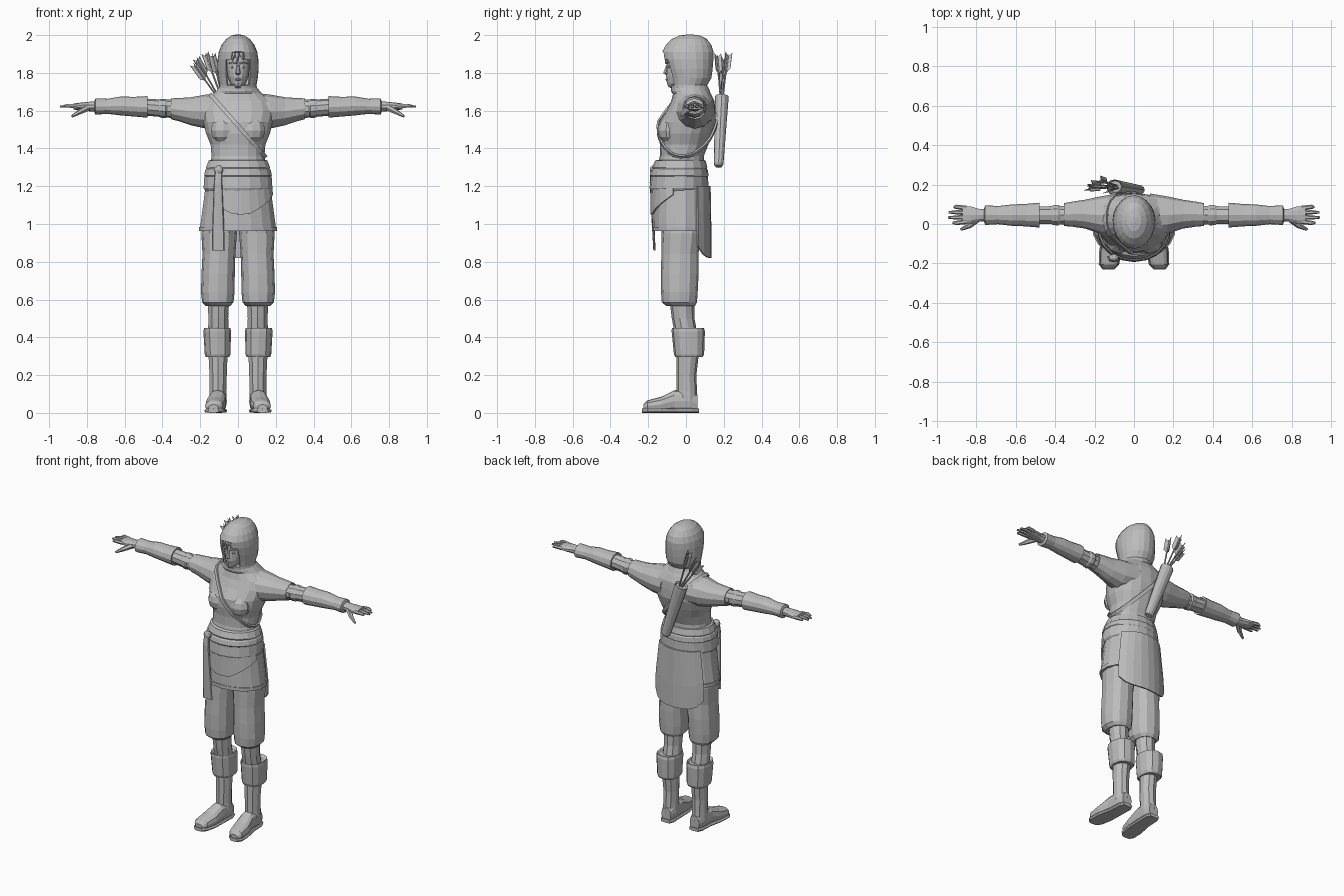
import bpy, bmesh, math
from mathutils import Vector
from mathutils.bvhtree import BVHTree

cloth = bpy.data.materials.new("plain grey")
cloth.diffuse_color = (0.5, 0.5, 0.5, 1)


def finish(name, bm, mirror=False, thick=0):
    bmesh.ops.recalc_face_normals(bm, faces=bm.faces)
    me = bpy.data.meshes.new(name)
    bm.to_mesh(me)
    bm.free()
    me.materials.append(cloth)
    ob = bpy.data.objects.new(name, me)
    bpy.context.collection.objects.link(ob)
    if thick:
        s = ob.modifiers.new("thickness", 'SOLIDIFY')
        s.thickness, s.offset = thick, 0
    if mirror:
        ob.modifiers.new("mirror", 'MIRROR')
    return ob


def skin(bm, rings, caps=True):
    """Bridge successive closed rings of points with quads."""
    vs = [[bm.verts.new(p) for p in r] for r in rings]
    n = len(vs[0])
    for a, b in zip(vs, vs[1:]):
        for i in range(n):
            j = (i + 1) % n
            bm.faces.new((a[i], a[j], b[j], b[i]))
    if caps:
        bm.faces.new(vs[0][::-1])
        bm.faces.new(vs[-1])


def loft(name, axis, rings, n=14, mirror=False, p=2, link=True):
    """Rings are (position, centre u, centre v, radius u, radius v)."""
    out = []
    for t, cu, cv, ru, rv in rings:
        ring = []
        for i in range(n):
            a = 2 * math.pi * i / n - math.pi / 2
            c, s = math.cos(a), math.sin(a)
            u = cu + ru * math.copysign(abs(c) ** (2 / p), c)
            v = cv + rv * math.copysign(abs(s) ** (2 / p), s)
            ring.append({'z': (u, v, t), 'x': (t, u, v), 'y': (u, t, v)}[axis])
        out.append(ring)
    bm = bmesh.new()
    skin(bm, out)
    return finish(name, bm, mirror) if link else bm


def tube(name, pts, radii, n=8, mirror=False, flat=1.0):
    pts = [Vector(p) for p in pts]
    d = (pts[-1] - pts[0]).normalized()
    u = d.cross(Vector((0, 0, 1)) if abs(d.z) < 0.9 else Vector((0, 1, 0))).normalized()
    v = d.cross(u)
    bm = bmesh.new()
    skin(bm, [[p + (u * math.cos(k * 2 * math.pi / n) + v * flat * math.sin(k * 2 * math.pi / n)) * r
               for k in range(n)] for p, r in zip(pts, radii)])
    return finish(name, bm, mirror)


def lump(name, loc, size, mirror=False):
    bm = bmesh.new()
    bmesh.ops.create_uvsphere(bm, u_segments=10, v_segments=6, radius=1)
    for v in bm.verts:
        v.co = Vector(loc) + Vector(v.co[i] * size[i] for i in range(3))
    return finish(name, bm, mirror)


# legs: trousers, shins, boots
loft("trousers", 'z', [(1.05, .095, -.025, .085, .11), (.95, .1, -.025, .094, .105),
     (.84, .101, -.032, .087, .098), (.74, .105, -.033, .088, .1), (.64, .107, -.035, .089, .097),
     (.585, .107, -.035, .083, .093), (.565, .106, -.028, .064, .075)], 12, True, 2.3)
loft("shin", 'z', [(.6, .104, -.022, .06, .066), (.5, .104, -.015, .055, .06),
     (.42, .104, 0, .058, .06)], 10, True)
loft("boot_cuff", 'z', [(.295, .108, .016, .062, .073), (.31, .108, .016, .068, .08),
     (.43, .11, .012, .073, .088), (.45, .11, .01, .07, .085), (.44, .108, .01, .06, .068)], 12, True, 2.4)
loft("boot_shaft", 'z', [(.33, .106, .01, .054, .06), (.2, .105, .003, .048, .052),
     (.12, .106, .004, .046, .054), (.06, .106, .004, .048, .058)], 10, True)
loft("boot_foot", 'y', [(-.226, .13, .028, .025, .016), (-.205, .127, .036, .047, .03),
     (-.13, .118, .045, .054, .041), (-.06, .109, .062, .047, .058), (.02, .105, .062, .046, .06),
     (.06, .104, .05, .034, .045)], 12, True, 2.4)
loft("boot_sole", 'y', [(-.232, .13, .011, .028, .011), (-.205, .127, .011, .052, .011),
     (-.13, .118, .011, .058, .011), (-.04, .108, .011, .049, .011), (.04, .105, .011, .048, .011),
     (.068, .104, .011, .034, .011)], 8, True, 5)


# skirt with wrapped panels
def skirt_radius(z):
    k = min(1, max(0, (1.2 - z) / .235))
    return .174 + .032 * k, .146 + .004 * k


loft("skirt", 'z', [(z, 0, -.028, *skirt_radius(z)) for z in (1.21, 1.13, 1.04, .965)], 18)
loft("skirt_hem", 'z', [(z, 0, -.028, .21, .153) for z in (.985, .962)], 18)


def panel(name, a0, a1, top, bottom, gap, cols=8, rows=5):
    """Cloth panel hugging the skirt between two angles, hem height from bottom(k)."""
    bm, grid = bmesh.new(), []
    for i in range(cols + 1):
        k = i / cols
        a = math.radians(a0 + (a1 - a0) * k)
        col = []
        for j in range(rows + 1):
            z = top + (bottom(k) - top) * j / rows
            rx, ry = skirt_radius(z)
            col.append(bm.verts.new(((rx + gap) * math.cos(a), -.028 + (ry + gap) * math.sin(a), z)))
        grid.append(col)
    for c, d in zip(grid, grid[1:]):
        for j in range(rows):
            bm.faces.new((c[j], d[j], d[j + 1], c[j + 1]))
    finish(name, bm, thick=.009)


panel("back_flap", 35, 145, 1.2, lambda k: .82 + .06 * abs(2 * k - 1) ** 4, .008)
panel("front_apron", 232, 345, 1.2, lambda k: 1.05 + .1 * max(0, abs(2 * k - .75) - .2), .008)

# wrapped waist sash and hanging tail
loft("sash_lower", 'z', [(1.175, 0, -.037, .176, .15), (1.19, 0, -.037, .185, .156),
     (1.25, 0, -.035, .181, .152), (1.262, 0, -.035, .172, .145)], 18)
loft("sash_middle", 'z', [(1.245, 0, -.034, .174, .148), (1.258, 0, -.036, .182, .155),
     (1.285, 0, -.034, .176, .15), (1.297, 0, -.033, .165, .14)], 18)
loft("sash_upper", 'z', [(1.28, 0, -.033, .168, .14), (1.3, 0, -.033, .172, .146),
     (1.335, 0, -.03, .158, .134), (1.34, 0, -.03, .146, .12)], 18)
loft("sash_tail", 'z', [(1.3, -.103, -.176, .016, .01), (1.22, -.106, -.183, .022, .009),
     (1.0, -.105, -.174, .031, .007), (.86, -.104, -.167, .034, .006)], 8, p=4)
lump("sash_knot", (-.103, -.172, 1.285), (.026, .02, .026))

# torso
torso = [(1.3, 0, -.028, .152, .125), (1.36, 0, -.022, .142, .116), (1.42, 0, -.01, .147, .128),
         (1.48, 0, -.003, .172, .143), (1.54, 0, .008, .185, .15), (1.6, 0, .026, .2, .13),
         (1.65, 0, .036, .185, .115), (1.69, 0, .032, .13, .1), (1.735, 0, .015, .09, .086)]
loft("tunic", 'z', torso, 18, p=2.15)
lump("chest", (.078, -.085, 1.495), (.07, .066, .07), True)

# shoulders, arms, bracers and hands
loft("shoulder_cape", 'x', [(.08, .045, 1.6, .11, .095), (.17, .045, 1.595, .095, .09),
     (.25, .05, 1.597, .073, .074), (.31, .05, 1.605, .064, .062), (.355, .048, 1.61, .058, .055),
     (.35, .048, 1.612, .046, .044)], 12, True)
loft("sleeve", 'x', [(.32, .045, 1.608, .05, .05), (.4, .045, 1.612, .048, .046),
     (.5, .045, 1.62, .046, .045)], 10, True)
loft("elbow_band", 'x', [(.375, .045, 1.612, .048, .045), (.385, .045, 1.612, .055, .051),
     (.41, .045, 1.613, .053, .05), (.42, .045, 1.614, .046, .044)], 10, True)
loft("bracer", 'x', [(.485, .045, 1.62, .046, .044), (.48, .045, 1.62, .063, .057),
     (.55, .045, 1.621, .057, .052), (.62, .045, 1.625, .054, .05), (.69, .045, 1.623, .046, .04),
     (.755, .045, 1.622, .05, .043), (.76, .045, 1.622, .036, .03)], 12, True)
loft("palm", 'x', [(.74, .045, 1.622, .032, .028), (.79, .045, 1.622, .034, .025),
     (.83, .045, 1.622, .047, .021), (.87, .047, 1.622, .046, .016)], 10, True)
for i, (y, tip) in enumerate([(.012, .92), (.035, .943), (.057, .94), (.08, .915)]):
    e = (y - .045) * 1.2 + .045
    tube("finger_%d" % (i + 1), [(.85, y, 1.623), (.9, e, 1.626), (tip, e, 1.621)],
         [.0125, .011, .006], 6, True)
tube("thumb", [(.795, .025, 1.615), (.835, -.008, 1.595), (.878, -.028, 1.57)],
     [.018, .014, .007], 6, True)

# head and face
loft("head", 'z', [(1.71, 0, .0, .05, .065), (1.728, 0, -.035, .024, .06), (1.745, 0, -.028, .042, .073),
     (1.78, 0, -.02, .056, .085), (1.83, 0, -.012, .066, .09), (1.87, 0, -.01, .068, .09),
     (1.92, 0, 0, .058, .08)], 16)
tube("nose", [(0, -.1, 1.842), (0, -.108, 1.8), (0, -.098, 1.79)], [.006, .014, .01], 6)
lump("lips", (0, -.099, 1.765), (.018, .009, .007))
lump("eye", (.026, -.087, 1.832), (.013, .01, .007), True)
tube("eyebrow", [(.01, -.102, 1.85), (.028, -.096, 1.857), (.045, -.082, 1.852)], [.005] * 3, 6, True)
for x, z in ((-.025, 1.865), (-.004, 1.848), (.022, 1.868)):
    tube("hair_strand", [(x * .6, -.09, 1.925), (x, -.105, 1.89), (x * 1.2, -.108, z)], [.014, .011, .002], 5)

# hood with an open front
bm = loft("hood", 'z', [(1.7, 0, .025, .1, .098), (1.735, 0, .015, .093, .092), (1.775, 0, .022, .1, .108),
     (1.82, 0, .018, .104, .118), (1.87, 0, .012, .103, .128), (1.91, 0, .01, .097, .131),
     (1.945, 0, .014, .083, .116), (1.975, 0, .018, .06, .09), (1.992, 0, .02, .035, .055),
     (1.998, 0, .02, .01, .015)], 20, link=False)
hole = [f for f in bm.faces for c in [f.calc_center_median()]
        if c.y < -.03 and 1.735 < c.z < 1.925 and abs(c.x) < (.06 if c.z < 1.88 else .03)]
bmesh.ops.delete(bm, geom=hole + [f for f in bm.faces if len(f.verts) > 4 and f.calc_center_median().z < 1.72],
                 context='FACES')
finish("hood", bm, thick=.01)
loft("neck_wrap", 'z', [(1.69, 0, .028, .12, .1), (1.705, 0, .02, .112, .1), (1.73, 0, .01, .094, .088),
     (1.738, 0, .01, .08, .075)], 18)

# quiver and arrows
low, high = Vector((.03, .172, 1.305)), Vector((-.1, .19, 1.675))
d = high - low
tube("quiver", [low, low + d * .03, low + d * .5, low + d * .96, high, low + d * .97],
     [.022, .03, .036, .042, .042, .034], 12, flat=.85)
for x, y, z in ((-.215, .2, 1.87), (-.17, .222, 1.895), (-.135, .165, 1.89), (-.23, .18, 1.84)):
    tip = Vector((x, y, z))
    base = low + d * .85 + (tip - high - Vector((-.08, 0, 0))) * .12
    tube("arrow_shaft", [base, tip], [.005, .005], 6)
    ax = (tip - base).normalized()
    bm = bmesh.new()
    for k in range(3):
        a = k * 2 * math.pi / 3 + .4
        u = ax.cross(Vector((0, 1, 0))).normalized()
        side = (u * math.cos(a) + ax.cross(u) * math.sin(a)) * .022
        bm.faces.new([bm.verts.new(q) for q in (tip - ax * .1, tip - ax * .075 + side,
                                                tip + ax * .012 + side, tip - ax * .012)])
    finish("arrow_fletching", bm, thick=.003)

# diagonal strap laid on the torso surface
body = loft("strap_guide", 'z', torso, 18, p=2.15, link=False)
tree = BVHTree.FromBMesh(body)
mid, slope = Vector((0, .01, 1.52)), Vector((-.66, 0, .75))
across = Vector((.75, 0, .66)) * .011
rings = []
for i in range(36):
    a = 2 * math.pi * i / 36
    ray = (slope * math.cos(a) + Vector((0, math.sin(a), 0))).normalized()
    hit = tree.ray_cast(mid + ray, -ray)[0] or mid + ray * .2
    rings.append([hit + across + ray * .002, hit + across + ray * .012,
                  hit - across + ray * .012, hit - across + ray * .002])
body.free()
bm = bmesh.new()
skin(bm, rings + rings[:1], caps=False)
bmesh.ops.remove_doubles(bm, verts=bm.verts, dist=1e-5)
finish("quiver_strap", bm)
